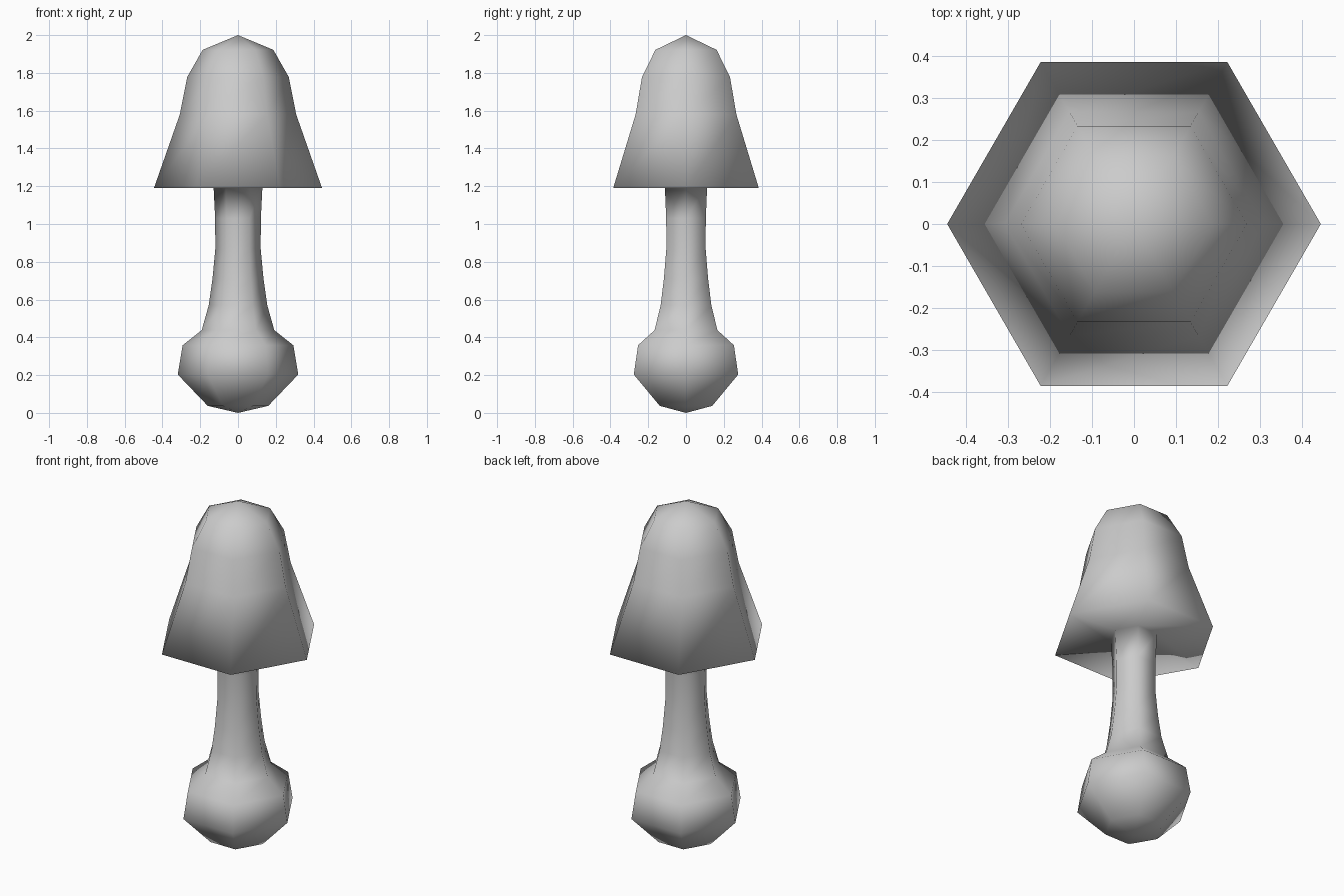
import bpy, bmesh
from math import cos, sin, tau

if "Cube" in bpy.data.objects:
    bpy.data.objects.remove(bpy.data.objects["Cube"])

SIDES = 6

def lathe(name, profile):
    """Turn a (radius, z) profile into a smooth six-sided body; radius 0 makes a tip."""
    bm = bmesh.new()
    rings = []
    for r, z in profile:
        if r == 0:
            rings.append([bm.verts.new((0, 0, z))] * SIDES)
        else:
            rings.append([bm.verts.new((r * cos(tau * i / SIDES), r * sin(tau * i / SIDES), z))
                          for i in range(SIDES)])
    for a, b in zip(rings, rings[1:]):
        for i in range(SIDES):
            j = (i + 1) % SIDES
            face = bm.faces.new(list(dict.fromkeys((a[i], a[j], b[j], b[i]))))
            face.smooth = True
    bmesh.ops.recalc_face_normals(bm, faces=bm.faces)
    mesh = bpy.data.meshes.new(name)
    bm.to_mesh(mesh)
    bm.free()
    obj = bpy.data.objects.new(name, mesh)
    bpy.context.collection.objects.link(obj)
    return obj

# Bulb, slim stem, then underside and cap as one continuous skin
body = lathe("mushroom", [
    (0, 0.0), (0.16, 0.037), (0.319, 0.203), (0.293, 0.358),     # bulb
    (0.192, 0.438), (0.155, 0.57), (0.135, 0.71), (0.12, 0.87),  # stem
    (0.121, 1.03), (0.13, 1.21),                                 # neck
    (0.445, 1.19),                                               # underside to rim
    (0.308, 1.58), (0.269, 1.778), (0.187, 1.922), (0, 2.0),     # cap
])
